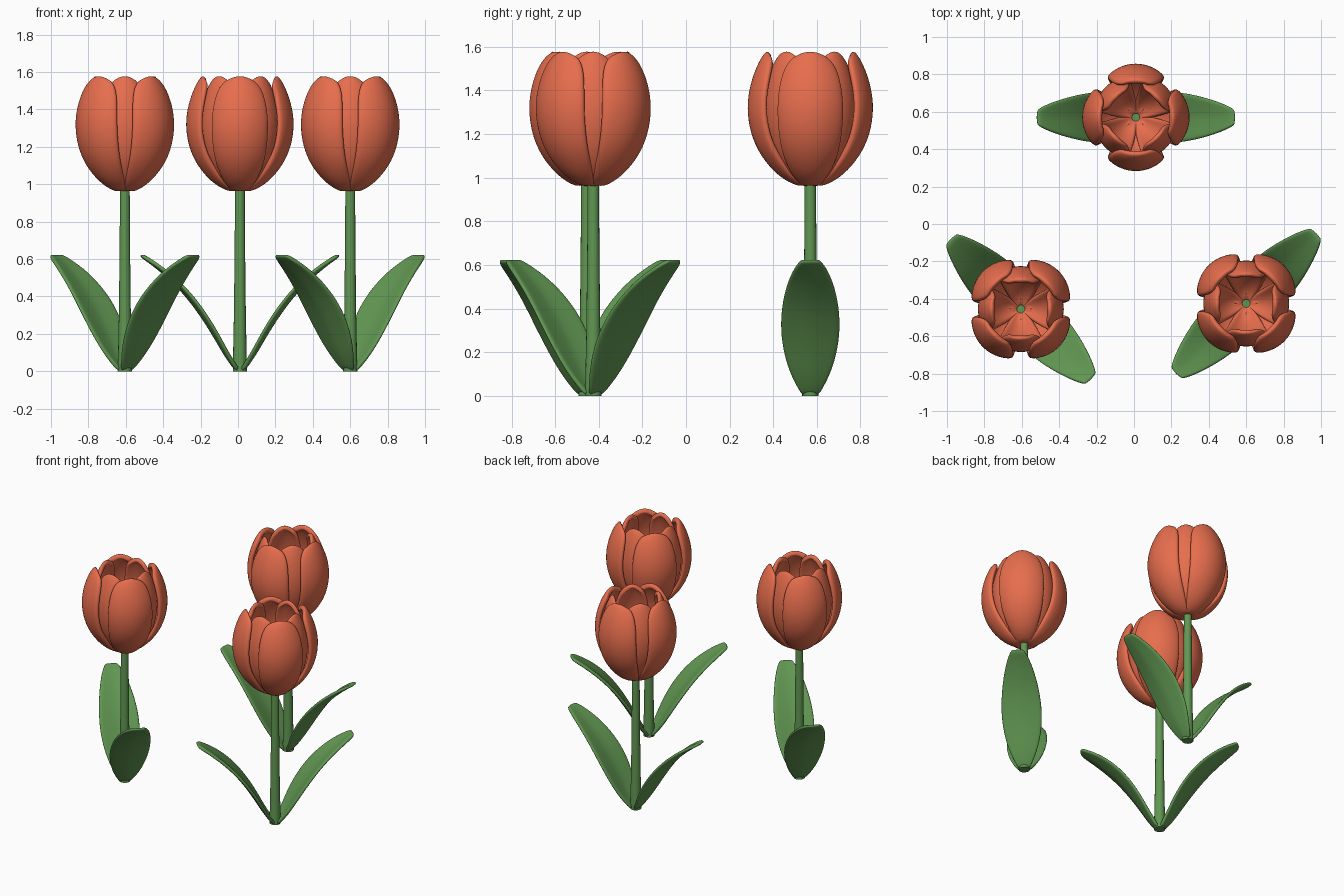
import bpy
from math import radians, sqrt, sin, cos, asin
from mathutils import Matrix

if "Cube" in bpy.data.objects:
    bpy.data.objects.remove(bpy.data.objects["Cube"])


def material(name, color):
    m = bpy.data.materials.new(name)
    m.diffuse_color = (*color, 1)
    m.use_nodes = True
    m.node_tree.nodes["Principled BSDF"].inputs["Base Color"].default_value = m.diffuse_color
    return m


RED = material("petal_orange", (0.80, 0.155, 0.075))
GREEN = material("leaf_green", (0.12, 0.31, 0.085))


def place(name, mesh, matrix, thickness=0):
    ob = bpy.data.objects.new(name, mesh)
    bpy.context.collection.objects.link(ob)
    ob.matrix_world = matrix
    if thickness:
        s = ob.modifiers.new("thickness", 'SOLIDIFY')
        s.thickness, s.offset = thickness, -1
        ob.modifiers.new("smooth", 'SUBSURF').levels = 2
        ob.modifiers["smooth"].render_levels = 2
    return ob


def grid_mesh(name, rows, mat):
    """Smooth quad mesh from equal-length rows of points."""
    n = len(rows[0])
    verts = [p for r in rows for p in r]
    faces = [(i * n + j, i * n + j + 1, (i + 1) * n + j + 1, (i + 1) * n + j)
             for i in range(len(rows) - 1) for j in range(n - 1)]
    me = bpy.data.meshes.new(name)
    me.from_pydata(verts, [], faces)
    me.shade_smooth()
    me.materials.append(mat)
    return me


ACROSS = [-1, -0.7, -0.35, 0, 0.35, 0.7, 1]


def petal_mesh(name, scale):
    # height, distance from axis, half width, drop of the side edges
    profile = [(0.957, 0.03, 0.03, 0), (0.968, 0.08, 0.06, -0.005),
               (1.01, 0.155, 0.098, -0.01), (1.1, 0.232, 0.136, 0),
               (1.2, 0.278, 0.156, 0), (1.32, 0.296, 0.163, 0),
               (1.43, 0.279, 0.153, 0.005), (1.52, 0.245, 0.128, 0.015),
               (1.57, 0.215, 0.10, 0.03), (1.585, 0.195, 0.078, 0.035)]
    rows = []
    for z, r, w, drop in profile:
        r, w = r * scale, w * scale
        R = max(0.72 * r, 1.15 * w)
        a = asin(w / R)
        rows.append([(r - R + R * cos(a * v), R * sin(a * v), z - drop * v * v)
                     for v in ACROSS])
    return grid_mesh(name, rows, RED)


def leaf_mesh():
    # distance from axis, height, half width
    profile = [(0.02, 0.0, 0.04), (0.045, 0.03, 0.062), (0.09, 0.10, 0.10),
               (0.145, 0.20, 0.13), (0.215, 0.31, 0.141), (0.30, 0.42, 0.13),
               (0.40, 0.515, 0.104), (0.49, 0.585, 0.07), (0.535, 0.612, 0.042)]
    rows = []
    for x, z, w in profile:
        cup = 0.16 * w          # side edges rise towards the stem
        rows.append([(x - 0.8 * cup * (abs(v) ** 1.3 - 0.5), w * v,
                      z + 0.5 * cup * abs(v) ** 1.3 * (0 < z < 0.58)) for v in ACROSS])
    return grid_mesh("leaf", rows, GREEN)


def stem_mesh():
    n = 16
    rings = [(0.0, 0.038), (0.3, 0.032), (0.65, 0.028), (0.98, 0.026)]
    rows = [[(r * cos(radians(360 * k / n)), r * sin(radians(360 * k / n)), z)
             for k in range(n)] for z, r in rings]
    verts = [p for row in rows for p in row]
    faces = [(i * n + k, i * n + (k + 1) % n, (i + 1) * n + (k + 1) % n, (i + 1) * n + k)
             for i in range(len(rings) - 1) for k in range(n)]
    faces += [tuple(reversed(range(n))), tuple(range(3 * n, 4 * n))]
    me = bpy.data.meshes.new("stem")
    me.from_pydata(verts, [], faces)
    me.polygons.foreach_set("use_smooth", [len(f) == 4 for f in faces])
    me.materials.append(GREEN)
    return me


outer, inner = petal_mesh("outer_petal", 1.0), petal_mesh("inner_petal", 0.8)
leaf, stem = leaf_mesh(), stem_mesh()

# Three tulips: position and turn
for x, y, turn in [(0.01, 0.57, 0), (-0.605, -0.455, -45), (0.60, -0.425, 45)]:
    base = Matrix.Translation((x, y, 0)) @ Matrix.Rotation(radians(turn), 4, 'Z')
    place("stem", stem, base)
    for k in range(2):
        place("leaf", leaf, base @ Matrix.Rotation(radians(180 * k), 4, 'Z'), 0.022)
    for k in range(4):
        place("outer_petal", outer, base @ Matrix.Rotation(radians(90 * k), 4, 'Z'), 0.035)
        place("inner_petal", inner, base @ Matrix.Rotation(radians(90 * k + 45), 4, 'Z'), 0.03)
